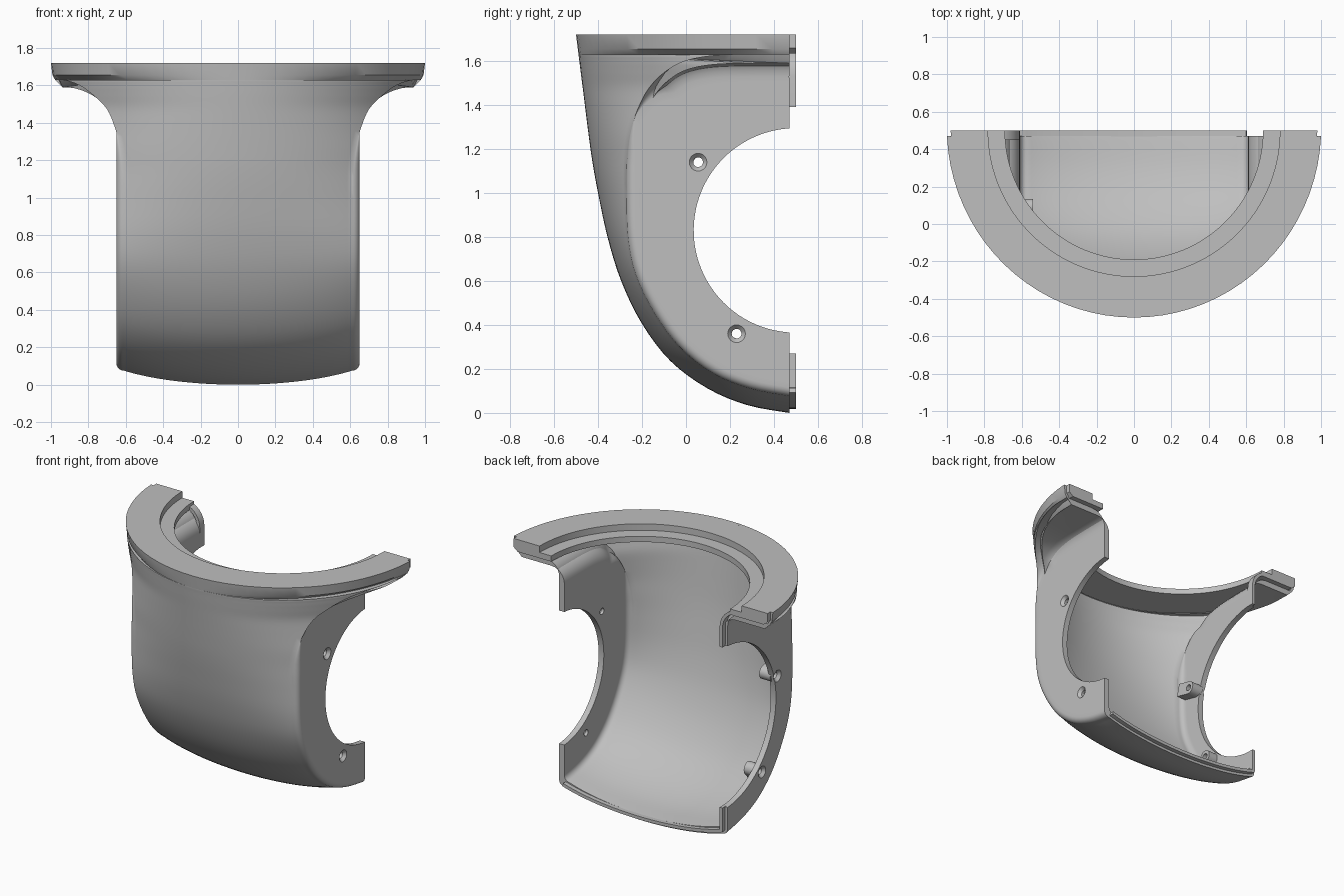
import bpy, bmesh, math
from mathutils import Vector

if "Cube" in bpy.data.objects:
    bpy.data.objects.remove(bpy.data.objects["Cube"])

grey = bpy.data.materials.new("plain_grey")
grey.diffuse_color = (0.52, 0.52, 0.52, 1)
grey.use_nodes = True
grey.node_tree.nodes["Principled BSDF"].inputs["Base Color"].default_value = grey.diffuse_color

HOLE = Vector((0.5, 0.83))                      # side opening centre (y, z)
HOLE_R = {1: 0.465, -1: 0.563}                  # right and left opening radius
WALL, THICK, CUT = 0.65, 0.04, 0.47             # side wall x, shell thickness, back plane y
SCREWS = {1: [(0.055, 1.14), (0.23, 0.36)], -1: [(-0.08, 0.975), (0.09, 0.37)]}


def finish(name, bm):
    bmesh.ops.remove_doubles(bm, verts=bm.verts, dist=1e-4)
    bmesh.ops.recalc_face_normals(bm, faces=bm.faces)
    me = bpy.data.meshes.new(name)
    bm.to_mesh(me)
    bm.free()
    me.materials.append(grey)
    ob = bpy.data.objects.new(name, me)
    bpy.context.collection.objects.link(ob)
    return ob


def bake(ob):
    """Apply modifiers, then shade smooth with sharp edges kept."""
    dg = bpy.context.evaluated_depsgraph_get()
    ob.data = bpy.data.meshes.new_from_object(ob.evaluated_get(dg))
    ob.modifiers.clear()
    bpy.ops.object.select_all(action='DESELECT')
    ob.select_set(True)
    bpy.context.view_layer.objects.active = ob
    bpy.ops.object.shade_smooth_by_angle(angle=math.radians(35))


def loft(bm, rings):
    """Bridge equal-length point loops into a capped solid."""
    vs = [[bm.verts.new(p) for p in r] for r in rings]
    n = len(vs[0])
    for a, b in zip(vs, vs[1:]):
        for i in range(n):
            j = (i + 1) % n
            bm.faces.new((a[i], a[j], b[j], b[i]))
    bm.faces.new(vs[0])
    bm.faces.new(vs[-1])


def catmull(rows, steps):
    out = []
    for i in range(len(rows) - 1):
        p = [rows[max(0, min(len(rows) - 1, i + k))] for k in (-1, 0, 1, 2)]
        for s in range(steps):
            t = s / steps
            out.append([0.5 * (2*b + (c-a)*t + (2*a-5*b+4*c-d)*t*t + (3*b-a-3*c+d)*t**3)
                        for a, b, c, d in zip(*p)])
    return out + [list(rows[-1])]


# Shell rows: centre line (y, z), then edge line (y, z) and edge half-width x
rows = [(-.489, 1.63, .47, 1.63, .978), (-.4888, 1.629, .3, 1.63, .9685),
        (-.488, 1.622, .12, 1.624, .912), (-.485, 1.60, -.01, 1.598, .843),
        (-.479, 1.55, -.1, 1.547, .773), (-.470, 1.48, -.17, 1.475, .702),
        (-.460, 1.4, -.22, 1.38, .66), (-.445, 1.28, -.255, 1.27, .63),
        (-.427, 1.15, -.27, 1.15, .61), (-.4, 1.0, -.272, 1.0, .61),
        (-.357, .8, -.265, .8, .61), (-.295, .6, -.23, .63, .61),
        (-.2, .405, -.145, .455, .61), (-.07, .235, -.03, .3, .61),
        (.1, .11, .12, .18, .61), (.28, .035, .29, .11, .61), (.47, 0, .47, .075, .61)]
fine = [[-.5, 1.72, CUT, 1.72, 1.0], [-.492, 1.655, CUT, 1.655, .992]] + catmull(rows, 4)
NF, NA = 40, 6
NS = NA + 3


def inward(i, c):
    """Inward (y, z) normal of the centre line (c=0) or edge line (c=2)."""
    a, b = fine[max(2, i - 1)], fine[min(len(fine) - 1, max(3, i + 1))]
    t = Vector((b[c] - a[c], b[c + 1] - a[c + 1])).normalized()
    return Vector((-t.y, t.x))


def surface(depth):
    """Grid of points for the shell surface, moved inwards by depth."""
    grid = []
    for i, (py, pz, gy, gz, xe) in enumerate(fine):
        phi_e = math.asin(min(0.999, xe / (0.5 - fine[min(i, 45)][0])))
        n = inward(i, 2)
        if i < 2:
            py, xe = py + depth / 2, xe - depth / 2
        else:
            m = inward(i, 0) if i > 14 else Vector((1, 0))
            py, pz = min(CUT, py + m.x * depth), pz + m.y * depth
            gy, gz = min(CUT, gy + n.x * depth), gz + n.y * depth
            xe -= depth
        # curved front, a circular arc stretched between centre and edge
        front = []
        for k in range(-NF // 2, NF // 2 + 1):
            phi = phi_e * k / (NF // 2)
            f = (1 - math.cos(phi)) / (1 - math.cos(phi_e))
            front.append(Vector((xe * math.sin(phi) / math.sin(phi_e),
                                 py + (gy - py) * f, pz + (gz - pz) * f)))
        # rounded turn into the flat side wall, ending on the round opening
        wall = WALL - depth
        r = max(-0.04, min(0.1, xe - wall))
        sides = {}
        for s in (1, -1):
            side = []
            for k in range(NA + 1):
                q = math.pi / 2 * k / NA
                p = Vector((gy, gz)) + n * abs(r) * (1 - math.cos(q))
                side.append(Vector((s * (wall + r * (1 - math.sin(q))), min(p.x, CUT), p.y)))
            R = HOLE_R[s]
            d = Vector(fine[i][2:4]) - HOLE
            lim = math.acos((HOLE.x - CUT) / R)
            ang = max(-lim, min(lim, math.atan2(d.y, -d.x)))
            h = Vector((s * wall, HOLE.x - R * math.cos(ang), HOLE.y + R * math.sin(ang)))
            sides[s] = side + [side[-1].lerp(h, 0.1), h]
        grid.append(sides[-1][::-1] + front + sides[1])
    return grid


# Main shell: outer and inner surfaces joined along every open edge
outer = surface(0)
bm = bmesh.new()
va, vb = [[[bm.verts.new(p) for p in row] for row in g] for g in (outer, surface(THICK))]
edges = {}
for i in range(len(va) - 1):
    for j in range(len(va[0]) - 1):
        if i < 2 and not NS <= j < NS + NF:
            continue
        q = [(i, j), (i + 1, j), (i + 1, j + 1), (i, j + 1)]
        bm.faces.new([va[a][b] for a, b in q])
        bm.faces.new([vb[a][b] for a, b in reversed(q)])
        for e in zip(q, q[1:] + q[:1]):
            if e[::-1] in edges:
                del edges[e[::-1]]
            else:
                edges[e] = True
for (a, b), (c, d) in edges:
    bm.faces.new((va[c][d], va[a][b], vb[a][b], vb[c][d]))
bmesh.ops.dissolve_degenerate(bm, dist=1e-5, edges=bm.edges)
shell = finish("cover_shell", bm)

# Countersunk screw hole cutters
bm = bmesh.new()
for s in (-1, 1):
    for y, z in SCREWS[s]:
        loft(bm, [[(s * x, y + r * math.cos(k * math.pi / 12), z + r * math.sin(k * math.pi / 12))
                   for k in range(24)]
                  for x, r in ((.45, .022), (.63, .022), (.652, .042), (.7, .042))])
cutter = finish("screw_cutter", bm)
cutter.hide_render = True


def drill(ob):
    m = ob.modifiers.new("screw_holes", 'BOOLEAN')
    m.operation, m.object, m.solver = 'DIFFERENCE', cutter, 'EXACT'


drill(shell)
bake(shell)

# Screw bosses inside the left wall: rounded blocks running outwards
for i, (y, z) in enumerate(SCREWS[-1]):
    c = Vector((y, z))
    out = (c - HOLE).normalized()
    a0 = math.atan2(-out.y, -out.x)
    pts = [c + 0.045 * Vector((math.cos(a0 + q), math.sin(a0 + q)))
           for q in [math.pi * (k / 12 - 0.5) for k in range(13)]]
    pts += [pts[-1] + out * 0.11, pts[0] + out * 0.11]
    bm = bmesh.new()
    loft(bm, [[(x, p.x, p.y) for p in pts] for x in (-.625, -.54)])
    boss = finish("screw_boss_%d" % (i + 1), bm)
    drill(boss)
    bake(boss)
bpy.data.objects.remove(cutter)

# Stepped half ring on top
prof = [(.98, 1.72), (.78, 1.72), (.78, 1.675), (.69, 1.675), (.69, 1.635), (.95, 1.635), (.98, 1.66)]
bm = bmesh.new()
loft(bm, [[(r * math.cos(a), 0.5 - r * math.sin(a), z) for r, z in prof]
          for a in [math.pi * k / 72 for k in range(73)]])
bake(finish("top_ring", bm))


def lip(name, path):
    """Thin locating lip: a path in x, z on the shell's outside, offset inwards."""
    path = [Vector(p) for p in path]
    loops = []
    for i, p in enumerate(path):
        t = (path[min(i + 1, len(path) - 1)] - path[max(i - 1, 0)]).normalized()
        n = Vector((-t.y, t.x))
        a, b = p + n * 0.018, p + n * THICK
        loops.append([(a.x, .45, a.y), (a.x, .5, a.y), (b.x, .5, b.y), (b.x, .45, b.y)])
    bm = bmesh.new()
    loft(bm, loops)
    bake(finish(name, bm))


# Locating lips along the bottom edge and up the left wall
last = [(v.x, v.z) for v in outer[-1][NS:NS + NF + 1]]
corner = [(-WALL + .04 * (1 - math.cos(q)), .115 - .04 * math.sin(q)) for q in (0, .4, .8, 1.2)]
lip("bottom_lip", [(-WALL, .27)] + corner + last)
hook = [(-WALL - .1 * (1 - math.cos(q)), 1.53 + .1 * math.sin(q))
        for q in [math.pi / 2 * k / 8 for k in range(9)]]
lip("upper_lip", [(-.95, 1.63)] + hook[::-1] + [(-WALL, 1.39)])
